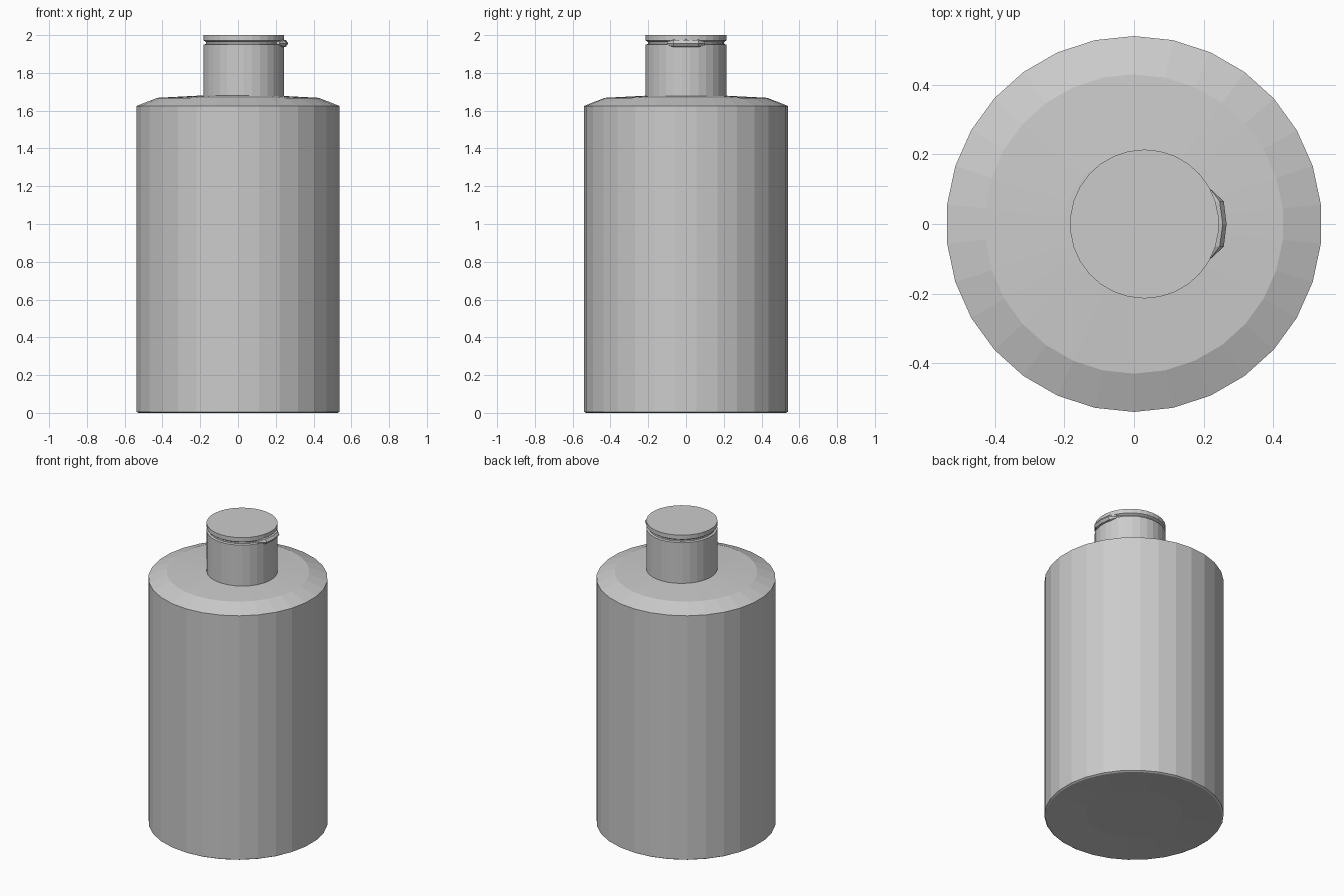
import bpy, bmesh, math

if "Cube" in bpy.data.objects:
    bpy.data.objects.remove(bpy.data.objects["Cube"])

SIDES = 30


def lathe(name, profile, cx=0.0):
    """Revolve (radius, z) points; both ends are closed by a flat face."""
    bm = bmesh.new()
    rings = []
    for r, z in profile:
        ring = []
        for i in range(SIDES):
            a = math.pi / 2 + 2 * math.pi * i / SIDES
            ring.append(bm.verts.new((cx + r * math.cos(a), r * math.sin(a), z)))
        rings.append(ring)
    for low, high in zip(rings, rings[1:]):
        for i in range(SIDES):
            j = (i + 1) % SIDES
            bm.faces.new((low[i], low[j], high[j], high[i]))
    bm.faces.new(rings[0][::-1])
    bm.faces.new(rings[-1])
    return finish(name, bm)


def finish(name, bm):
    bmesh.ops.recalc_face_normals(bm, faces=bm.faces)
    mesh = bpy.data.meshes.new(name)
    bm.to_mesh(mesh)
    bm.free()
    obj = bpy.data.objects.new(name, mesh)
    bpy.context.collection.objects.link(obj)
    return obj


# Bottle body with a slightly hollow base and sloped shoulder
lathe("bottle_body", [(0.29, 0.015), (0.53, 0.0), (0.54, 0.006), (0.54, 1.625),
                      (0.43, 1.668), (0.2, 1.68)])

# Off-centre cap: collar, thin groove and lid
CAP_X, CAP_R = 0.03, 0.214
lathe("cap", [(CAP_R, 1.672), (CAP_R, 1.95), (0.2, 1.953), (0.2, 1.963),
              (CAP_R, 1.972), (CAP_R, 2.0)], CAP_X)

# Thumb tab: diamond section swept along the front of the lid, tapering at its ends
bm = bmesh.new()
sections = []
for y, reach in [(-0.10, 0.001), (-0.065, 0.024), (0, 0.022), (0.065, 0.024), (0.10, 0.001)]:
    x = CAP_X + math.sqrt(CAP_R ** 2 - y ** 2)
    half = 0.024 if abs(y) < 0.08 else 0.012
    pts = [(x - 0.02, -half), (x + reach * 0.5, -half * 0.7), (x + reach, 0),
           (x + reach * 0.5, half * 0.7), (x - 0.02, half)]
    sections.append([bm.verts.new((px, y, 1.956 + pz)) for px, pz in pts])
for a, b in zip(sections, sections[1:]):
    for i in range(5):
        j = (i + 1) % 5
        bm.faces.new((a[i], a[j], b[j], b[i]))
bm.faces.new(sections[0])
bm.faces.new(sections[-1])
finish("thumb_tab", bm)
